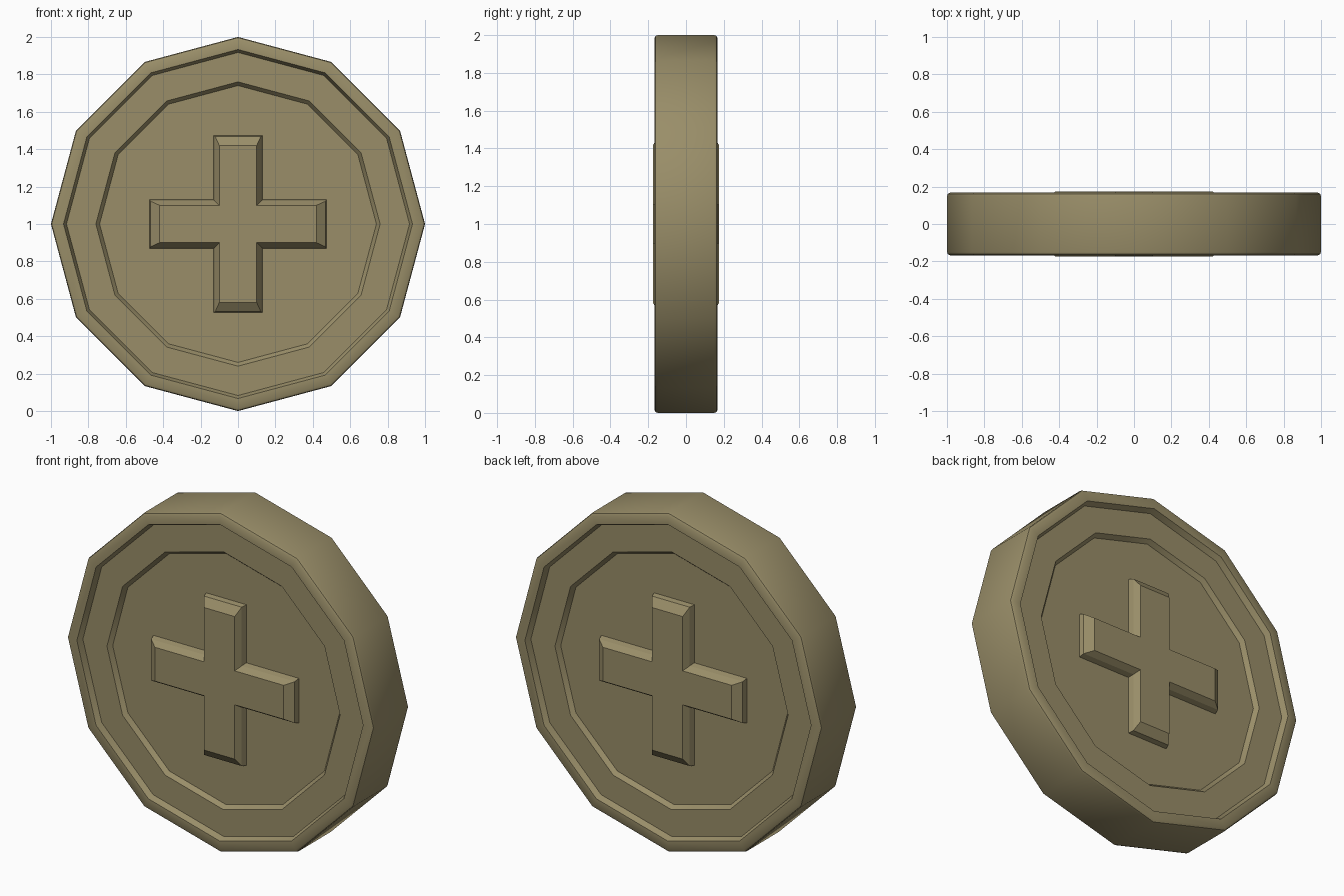
import bpy, bmesh
from math import cos, sin, pi, radians

if "Cube" in bpy.data.objects:
    bpy.data.objects.remove(bpy.data.objects["Cube"])

SIDES = 12
CENTRE_Z = 1.0

mat = bpy.data.materials.new("old_gold")
mat.diffuse_color = (0.32, 0.27, 0.14, 1)
mat.use_nodes = True
mat.node_tree.nodes["Principled BSDF"].inputs["Base Color"].default_value = mat.diffuse_color


def loft(name, rings):
    """Skin a list of equal-length point loops and cap both ends."""
    bm = bmesh.new()
    loops = [[bm.verts.new(p) for p in ring] for ring in rings]
    n = len(loops[0])
    for a, b in zip(loops, loops[1:]):
        for i in range(n):
            j = (i + 1) % n
            bm.faces.new((a[i], a[j], b[j], b[i]))
    bm.faces.new(loops[0])
    bm.faces.new(loops[-1])
    bmesh.ops.recalc_face_normals(bm, faces=bm.faces)
    mesh = bpy.data.meshes.new(name)
    bm.to_mesh(mesh)
    bm.free()
    mesh.materials.append(mat)
    obj = bpy.data.objects.new(name, mesh)
    bpy.context.collection.objects.link(obj)
    return obj


def polygon_ring(r, y):
    return [(r * cos(2 * pi * i / SIDES), y, CENTRE_Z + r * sin(2 * pi * i / SIDES))
            for i in range(SIDES)]


def cross_ring(w, l, y):
    arm = [(w, w), (w, l), (-w, l)]  # one arm, turned four times
    pts = []
    for k in range(4):
        c, s = round(cos(k * pi / 2)), round(sin(k * pi / 2))
        pts += [(c * x - s * z, y, CENTRE_Z + s * x + c * z) for x, z in arm]
    return pts


# Coin body: bevelled edge, raised rim, border band and sunken field
half = [(0.74, 0.110), (0.76, 0.135), (0.917, 0.135), (0.933, 0.168),
        (0.983, 0.168), (0.996, 0.161), (1.0, 0.148)]
profile = [(r, -y) for r, y in half] + [(r, y) for r, y in reversed(half)]
body = loft("coin_body", [polygon_ring(r, y) for r, y in profile])

bpy.context.view_layer.objects.active = body
body.select_set(True)
bpy.ops.object.shade_smooth_by_angle(angle=radians(35))

# Raised bevelled cross on each face
levels = [(0.133, 0.475, 0.105), (0.122, 0.468, 0.140), (0.10, 0.42, 0.174)]
for name, side in (("front_cross", -1), ("back_cross", 1)):
    loft(name, [cross_ring(w, l, side * y) for w, l, y in levels])
